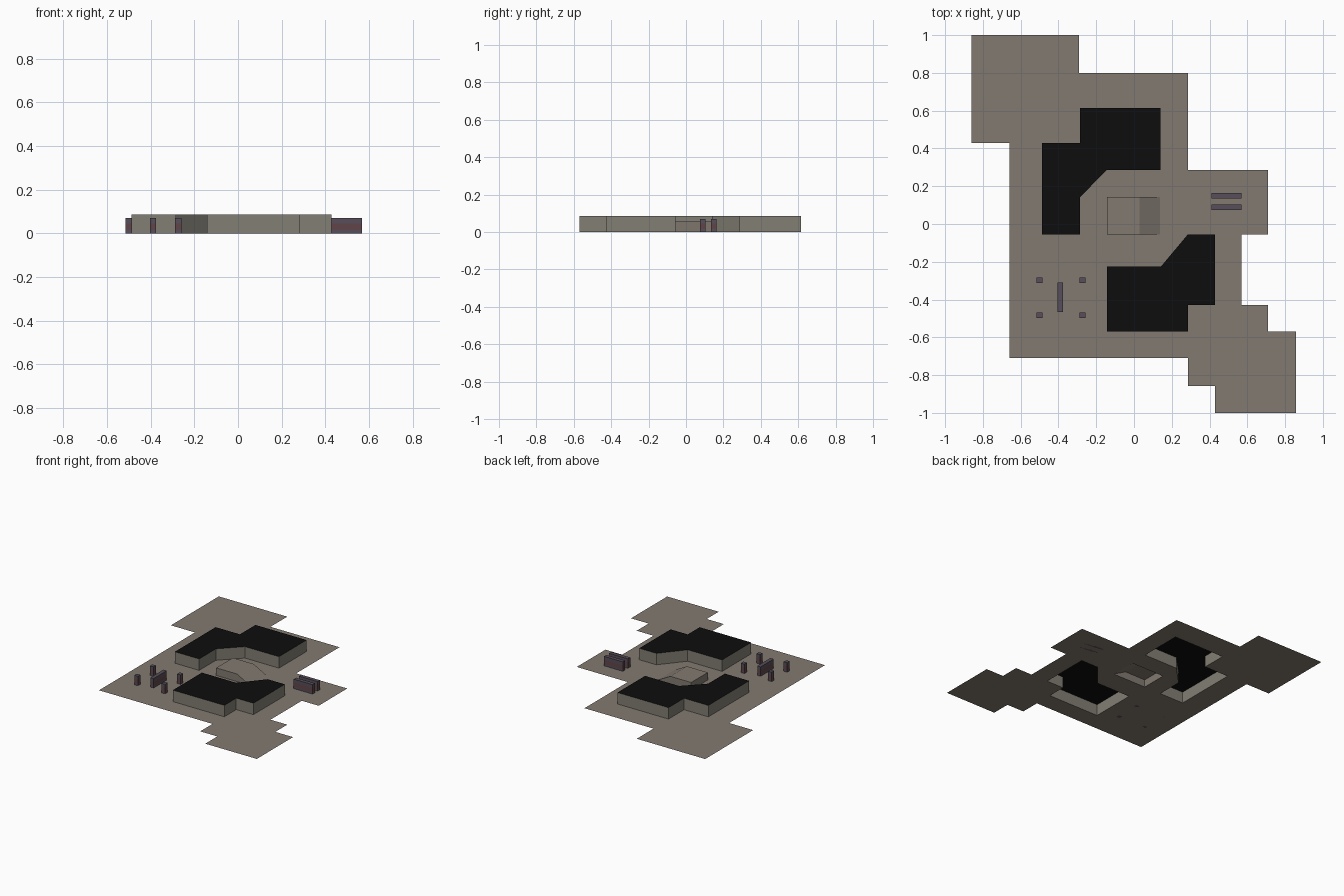
import bpy, bmesh

if "Cube" in bpy.data.objects:
    bpy.data.objects.remove(bpy.data.objects["Cube"])


def mat(name, rgb):
    m = bpy.data.materials.new(name)
    m.diffuse_color = (*rgb, 1)
    m.use_nodes = True
    m.node_tree.nodes["Principled BSDF"].inputs["Base Color"].default_value = m.diffuse_color
    return m


PAVING = mat("paving_taupe", (0.225, 0.195, 0.165))
WALL = mat("wall_stone", (0.225, 0.21, 0.175))
ROOF = mat("roof_black", (0.004, 0.004, 0.004))
PURPLE = mat("dull_purple", (0.095, 0.075, 0.10))
RED = mat("dull_red", (0.12, 0.06, 0.065))


def finish(name, bm, mats):
    me = bpy.data.meshes.new(name)
    bm.normal_update()
    bm.to_mesh(me)
    bm.free()
    ob = bpy.data.objects.new(name, me)
    bpy.context.collection.objects.link(ob)
    for m in mats:
        me.materials.append(m)
    return ob


# Plan outlines
GROUND = [(-.86, 1), (-.29, 1), (-.29, .8), (.285, .8), (.285, .285), (.71, .285),
          (.71, -.055), (.57, -.055), (.57, -.428), (.71, -.428), (.71, -.57),
          (.857, -.57), (.857, -1), (.428, -1), (.428, -.857), (.285, -.857),
          (.285, -.71), (-.66, -.71), (-.66, .43), (-.86, .43)]
NORTH = [(-.285, .615), (.14, .615), (.14, .287), (-.143, .287), (-.285, .143),
         (-.285, -.055), (-.487, -.055), (-.487, .43), (-.285, .43)]
SOUTH = [(.285, -.055), (.428, -.055), (.428, -.428), (.285, -.428), (.285, -.57),
         (-.143, -.57), (-.143, -.225), (.143, -.225)]
RAMP = [(-.143, -.055), (-.143, .143), (.137, .143), (.137, -.055)]

# Ground sheet, open beneath the buildings and the ramp
bm = bmesh.new()
edges = []
for loop in (GROUND, NORTH, SOUTH, RAMP):
    vs = [bm.verts.new((x, y, 0)) for x, y in loop]
    edges += [bm.edges.new((a, b)) for a, b in zip(vs, vs[1:] + vs[:1])]
bmesh.ops.triangle_fill(bm, edges=edges, use_beauty=True, use_dissolve=False, normal=(0, 0, 1))
bm.normal_update()
for f in bm.faces:
    if f.normal.z < 0:
        f.normal_flip()
finish("ground", bm, [PAVING])


# Buildings: hollow walls with a flat dark roof (outlines run clockwise)
def building(name, loop, h=0.086):
    bm = bmesh.new()
    lo = [bm.verts.new((x, y, 0)) for x, y in loop]
    hi = [bm.verts.new((x, y, h)) for x, y in loop]
    n = len(loop)
    for i in range(n):
        j = (i + 1) % n
        bm.faces.new((lo[j], lo[i], hi[i], hi[j]))
    bm.faces.new(hi[::-1]).material_index = 1
    finish(name, bm, [WALL, ROOF])


building("north_building", NORTH)
building("south_building", SOUTH)

# Central platform with a slope down to the right
bm = bmesh.new()
profile = [(-.143, 0), (-.143, .057), (.03, .057), (.137, 0)]
a = [bm.verts.new((x, -.055, z)) for x, z in profile]
b = [bm.verts.new((x, .143, z)) for x, z in profile]
bm.faces.new(a[::-1])
bm.faces.new(b)
for i in range(3):
    bm.faces.new((a[i], a[i + 1], b[i + 1], b[i]))
bmesh.ops.recalc_face_normals(bm, faces=bm.faces)
finish("central_ramp", bm, [PAVING])


# Low barriers and posts: purple with a reddish band round the sides
def block(name, x, y, sx, sy, h=0.071):
    bm = bmesh.new()
    bmesh.ops.create_cube(bm, size=1)
    for v in bm.verts:
        v.co = (x + v.co.x * sx, y + v.co.y * sy, (v.co.z + .5) * h)
    for z in (0.015, 0.045):
        bmesh.ops.bisect_plane(bm, geom=bm.verts[:] + bm.edges[:] + bm.faces[:],
                               plane_co=(0, 0, z), plane_no=(0, 0, 1))
    for f in bm.faces:
        if 0.015 < f.calc_center_median().z < 0.045:
            f.material_index = 1
    finish(name, bm, [PURPLE, RED])


for x in (-.50, -.273):
    for y in (-.298, -.483):
        block("post", x, y, .03, .03)
block("middle_barrier", -.39, -.388, .028, .155)
for y in (.149, .089):
    block("side_barrier", .49, y, .157, .028)
